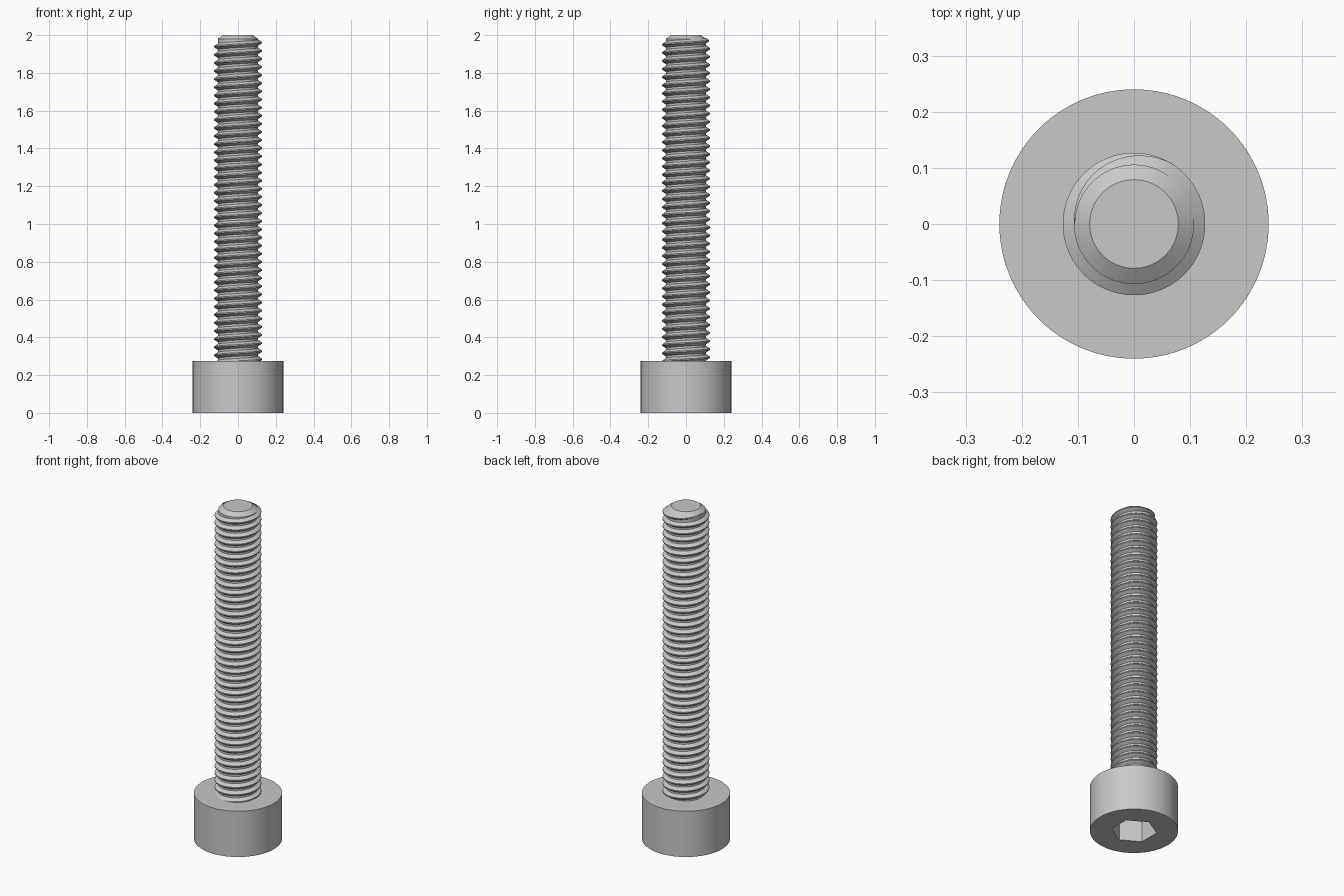
import bpy
import bmesh
from math import cos, sin, pi, radians

cube = bpy.data.objects.get("Cube")
if cube:
    bpy.data.objects.remove(cube)

STEPS = 64            # segments per turn
ROOT, CREST = 0.107, 0.127
PITCH = 0.043
HEAD_R, HEAD_H = 0.24, 0.275

steel = bpy.data.materials.new("grey_steel")
steel.use_nodes = True
steel.diffuse_color = (0.58, 0.58, 0.58, 1)
steel.node_tree.nodes["Principled BSDF"].inputs["Base Color"].default_value = (0.58, 0.58, 0.58, 1)


def finish(name, bm):
    """Turn a bmesh into a shaded, coloured object."""
    bmesh.ops.recalc_face_normals(bm, faces=bm.faces)
    mesh = bpy.data.meshes.new(name)
    bm.to_mesh(mesh)
    bm.free()
    mesh.materials.append(steel)
    obj = bpy.data.objects.new(name, mesh)
    bpy.context.collection.objects.link(obj)
    return obj


def select(obj):
    bpy.ops.object.select_all(action="DESELECT")
    obj.select_set(True)
    bpy.context.view_layer.objects.active = obj


def smooth(obj):
    select(obj)
    bpy.ops.object.shade_smooth_by_angle(angle=radians(30))


def lathe(name, profile, sides, turn=0.0):
    """Closed solid from (radius, height) rings, with flat end caps."""
    bm = bmesh.new()
    rings = [[bm.verts.new((r * cos(turn + 2 * pi * i / sides),
                            r * sin(turn + 2 * pi * i / sides), z))
              for i in range(sides)] for r, z in profile]
    for low, high in zip(rings, rings[1:]):
        for i in range(sides):
            j = (i + 1) % sides
            bm.faces.new((low[i], low[j], high[j], high[i]))
    bm.faces.new(rings[0])
    bm.faces.new(rings[-1])
    return finish(name, bm)


# Cylinder head with a hexagonal socket in its underside
head = lathe("head", [(HEAD_R, 0), (HEAD_R, HEAD_H)], 96)
socket = lathe("socket_cutter", [(0.125, -0.05), (0.125, 0.15)], 6, pi / 6)
socket.hide_render = True
cut = head.modifiers.new("socket", "BOOLEAN")
cut.operation = "DIFFERENCE"
cut.solver = "EXACT"
cut.object = socket
select(head)
bpy.ops.object.modifier_apply(modifier=cut.name)
bpy.data.objects.remove(socket)
smooth(head)

# Shank core with a chamfered tip
shank = lathe("shank", [(ROOT, HEAD_H - 0.02), (ROOT, 1.98), (0.079, 2.0)], STEPS)
smooth(shank)

# Right-handed thread ridge, fading into the shank at the tip
bm = bmesh.new()
end_angle, end_z = pi, 1.982
total = int((end_z - HEAD_H + 0.03) / PITCH * STEPS)
fade = STEPS / 3
previous = None
for i in range(total + 1):
    left = total - i
    angle = end_angle - 2 * pi * left / STEPS
    z = end_z - PITCH * left / STEPS
    k = min(1, left / fade)
    crest = ROOT - 0.001 + (CREST - ROOT + 0.001) * k
    base, top = 0.004 + 0.0135 * k, 0.003
    section = [bm.verts.new((r * cos(angle), r * sin(angle), z + dz))
               for r, dz in ((ROOT - 0.002, -base), (crest, -top),
                             (crest, top), (ROOT - 0.002, base))]
    if previous:
        for a in range(4):
            b = (a + 1) % 4
            bm.faces.new((previous[a], previous[b], section[b], section[a]))
    else:
        bm.faces.new(section)
    previous = section
bm.faces.new(previous)
thread = finish("thread", bm)
smooth(thread)
